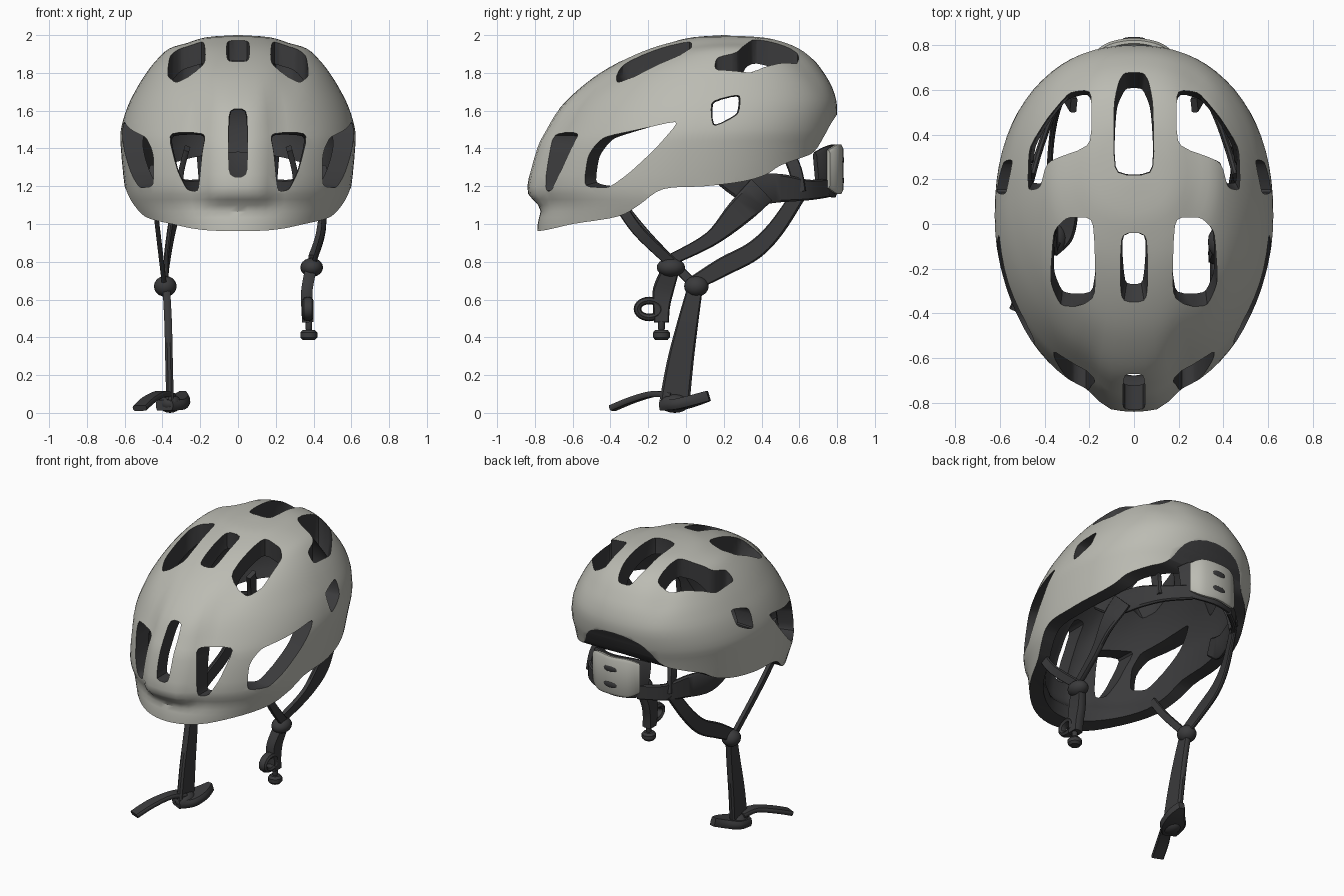
import bpy, bmesh, math
from mathutils import Vector

if "Cube" in bpy.data.objects:
    bpy.data.objects.remove(bpy.data.objects["Cube"])


def material(name, rgb):
    m = bpy.data.materials.new(name)
    m.diffuse_color = (*rgb, 1)
    m.use_nodes = True
    m.node_tree.nodes["Principled BSDF"].inputs["Base Color"].default_value = m.diffuse_color
    return m


GREY = material("warm_grey", (0.50, 0.50, 0.45))
DARK = material("charcoal", (0.043, 0.043, 0.045))


def spline(pts, n):
    """Catmull-Rom through tuples of any size."""
    out = []
    for i in range(len(pts) - 1):
        p0, p1, p2 = pts[max(i - 1, 0)], pts[i], pts[i + 1]
        p3 = pts[min(i + 2, len(pts) - 1)]
        for k in range(n):
            t = k / n
            out.append(tuple(
                0.5 * (2 * b + (c - a) * t + (2 * a - 5 * b + 4 * c - d) * t * t
                       + (3 * b - a - 3 * c + d) * t ** 3)
                for a, b, c, d in zip(p0, p1, p2, p3)))
    return out + [tuple(pts[-1])]


def soften(poly, rounds=2):
    """Round the corners of a closed polygon."""
    for i in range(rounds):
        out = []
        for a, b in zip(poly, poly[1:] + poly[:1]):
            for t in (0.14 + .1 * i, 0.86 - .1 * i):
                out.append(tuple(p + (q - p) * t for p, q in zip(a, b)))
        poly = out
    return poly


def finish(name, bm, mats, index=0, angle=38):
    bm.normal_update()
    bmesh.ops.recalc_face_normals(bm, faces=bm.faces)
    for f in bm.faces:
        f.material_index = index
    me = bpy.data.meshes.new(name)
    bm.to_mesh(me)
    bm.free()
    ob = bpy.data.objects.new(name, me)
    bpy.context.collection.objects.link(ob)
    for m in mats:
        me.materials.append(m)
    smooth(ob, angle)
    return ob


def smooth(ob, angle=38):
    bpy.ops.object.select_all(action='DESELECT')
    ob.select_set(True)
    bpy.context.view_layer.objects.active = ob
    bpy.ops.object.shade_smooth_by_angle(angle=math.radians(angle))


def loft(bm, rings):
    vs = [[bm.verts.new(p) for p in r] for r in rings]
    n = len(rings[0])
    for a, b in zip(vs, vs[1:]):
        for i in range(n):
            j = (i + 1) % n
            bm.faces.new((a[i], a[j], b[j], b[i]))
    bm.faces.new(vs[0][::-1])
    bm.faces.new(vs[-1])


def step(a, b, x):
    t = min(max((x - a) / (b - a), 0), 1)
    return t * t * (3 - 2 * t)


# Dome slices: height, front y, back y, half width
SLICES = [(.88, -.79, .50, .46), (1.0, -.785, .63, .52), (1.1, -.765, .68, .575),
          (1.2, -.79, .71, .60), (1.4, -.74, .755, .62), (1.5, -.69, .785, .62),
          (1.62, -.62, .80, .585), (1.72, -.54, .775, .535), (1.8, -.45, .73, .485),
          (1.87, -.33, .675, .43), (1.93, -.19, .60, .365), (1.97, -.05, .50, .27),
          (1.99, .05, .40, .17), (2.0, .20, .22, .01)]


def dome(name, scale, index):
    bm, rings = bmesh.new(), []
    for z, f, b, w in spline(SLICES, 3):
        ring = []
        for i in range(72):
            a = math.tau * i / 72
            c, s = math.cos(a), math.sin(a)
            e = .88 if s > 0 else 1
            x = w * math.copysign(abs(c) ** e, c)
            y = (f + b) / 2 + (b - f) / 2 * math.copysign(abs(s) ** e, s)
            # raised central ridge ending in a blunt nose, and shallow channels
            if s < 0:
                y -= .05 * (1 - step(.12, .2, abs(x))) * step(1.06, 1.16, z) * (1 - step(1.55, 1.85, z))
            dz = .012 * math.exp(-((abs(x) - .27) / .07) ** 2) * step(1.6, 1.8, z)
            ring.append((x * scale[0], y * scale[1], .8 + (z - dz - .8) * scale[2]))
        rings.append(ring)
    loft(bm, rings)
    return finish(name, bm, [GREY, DARK], index)


def prism(bm, poly, axis, levels, sx=1):
    """Loft a flat outline through (depth, scale, shift) levels along one axis."""
    cu, cv = (sum(p[k] for p in poly) / len(poly) for k in (0, 1))

    def place(p, d, sc, sh):
        u, v = cu + (p[0] - cu) * sc, cv + (p[1] - cv) * sc
        if axis == 'x':
            return (d * sx, u + sh, v)
        return (u * sx, d, v + sh) if axis == 'y' else (u * sx, v + sh, d)
    loft(bm, [[place(p, *lv) for p in poly] for lv in levels])


shell = dome("helmet_shell", (1, 1, 1), 0)
hollow = dome("hollow_cutter", (.84, .88, .91), 1)

# Lower rim line, seen from the side; it climbs steeply at the back
rim = spline([(-1.1, .955), (-.8, .96), (-.6, 1.0), (-.36, 1.04), (-.25, 1.10), (-.12, 1.185),
              (.1, 1.2), (.3, 1.225), (.42, 1.26), (.5, 1.31), (.61, 1.35), (.68, 1.385),
              (.74, 1.48), (.80, 1.58), (1.1, 2.0)], 4)
bm = bmesh.new()
prism(bm, rim + [(1.1, .4), (-1.1, .4)], 'x', [(-1, 1, 0), (1, 1, 0)])
rim_cutter = finish("rim_cutter", bm, [GREY, DARK], 1)

# Vents: outline, axis, (inner depth, scale, shift), depth of full outline, outer depth, mirrored
VENTS = [
    ([(-.05, 1.25), (.05, 1.25), (.05, 1.61), (-.05, 1.61)], 'y', (-.4, .8, .03), -.68, -1, False),
    ([(-.06, -.37), (.06, -.37), (.06, -.04), (-.06, -.04)], 'z', (1.72, .45, .08), 1.88, 2.2, False),
    ([(-.09, .22), (.09, .22), (.085, .55), (.05, .7), (-.05, .7), (-.09, .55)], 'z', (1.7, .62, -.05), 1.9, 2.2, False),
    ([(.21, 1.17), (.27, 1.18), (.32, 1.28), (.375, 1.49), (.17, 1.48), (.19, 1.38)], 'y', (-.3, .8, 0), -.62, -1, True),
    ([(.17, -.34), (.33, -.39), (.375, -.26), (.36, -.03), (.3, .03), (.18, .03)], 'z', (1.6, .72, .04), 1.78, 2.2, True),
    ([(.19, .60), (.29, .59), (.39, .47), (.47, .34), (.475, .15), (.42, .16), (.39, .28), (.19, .35)],
     'z', (1.57, .75, 0), 1.76, 2.2, True),
    ([(.13, 1.65), (.29, 1.69), (.28, 1.58), (.14, 1.51)], 'x', (.35, .8, 0), .55, .9, True),
    ([(-.55, 1.2), (-.53, 1.36), (-.44, 1.46), (-.25, 1.5), (-.03, 1.55), (-.16, 1.4), (-.3, 1.27), (-.41, 1.19)],
     'x', (.26, .75, .10), .46, .9, True)]
cutters = [hollow, rim_cutter]
for poly, axis, inner, full, outer, both in VENTS:
    for sx in ((1, -1) if both else (1,)):
        bm = bmesh.new()
        prism(bm, soften(poly), axis, [inner, (full, 1, 0), (outer, 1, 0)], sx)
        cutters.append(finish("vent_cutter", bm, [GREY, DARK], 1))

for cutter in cutters:
    cutter.hide_render = True
    mod = shell.modifiers.new("cut", 'BOOLEAN')
    mod.operation, mod.solver, mod.object = 'DIFFERENCE', 'EXACT', cutter
    bpy.context.view_layer.objects.active = shell
    bpy.ops.object.modifier_apply(modifier=mod.name)
    bpy.data.objects.remove(cutter)
smooth(shell, 35)


def ribbon(name, pts, side, thick, mat=DARK):
    """Flat band along points (x, y, z, width); side is the width direction."""
    pts, rings = spline(pts, 5), []
    for i, p in enumerate(pts):
        t = (Vector(pts[min(i + 1, len(pts) - 1)][:3]) - Vector(pts[max(i - 1, 0)][:3])).normalized()
        s = Vector(side)
        s = (s - t * s.dot(t)).normalized()
        n = t.cross(s)
        c, hw, ht = Vector(p[:3]), p[3] / 2, thick / 2
        rings.append([c + s * hw * u + n * ht * v for u, v in
                      ((1, .4), (.85, 1), (-.85, 1), (-1, .4), (-1, -.4), (-.85, -1), (.85, -1), (1, -.4))])
    bm = bmesh.new()
    loft(bm, rings)
    return finish(name, bm, [mat])


def ball(name, loc, size, mat=DARK):
    bm = bmesh.new()
    bmesh.ops.create_uvsphere(bm, u_segments=16, v_segments=10, radius=1)
    for v in bm.verts:
        v.co = Vector(a * b + c for a, b, c in zip(v.co, size, loc))
    return finish(name, bm, [mat])


Y, Z = (0, 1, 0), (0, 0, 1)

# Rear retention cradle with its light cover
ribbon("cradle_back", [(-.2, .69, 1.27, .22), (-.13, .755, 1.28, .27), (0, .785, 1.28, .28),
                       (.13, .755, 1.28, .27), (.2, .69, 1.27, .22)], Z, .03)
ribbon("cradle_cover", [(-.17, .75, 1.29, .20), (-.11, .795, 1.29, .26), (0, .815, 1.29, .26),
                        (.11, .795, 1.29, .26), (.17, .75, 1.29, .20)], Z, .035, GREY)
for z in (1.23, 1.34):
    ball("cover_slot", (0, .828, z), (.05, .009, .022))
for sx in (1, -1):
    ribbon("cradle_arm", [(.15 * sx, .745, 1.19, .10), (.28 * sx, .64, 1.18, .11), (.36 * sx, .5, 1.19, .15),
                          (.42 * sx, .34, 1.19, .16), (.46 * sx, .2, 1.26, .12)], Z, .03)
    ribbon("cradle_upright", [(.31 * sx, .6, 1.17, .07), (.30 * sx, .58, 1.28, .07), (.27 * sx, .53, 1.4, .07)], Y, .03)

# Right strap: two arms, slider, ring buckle and male catch
ribbon("right_front_strap", [(.455, -.35, 1.1, .06), (.45, -.25, .96, .06), (.40, -.07, .79, .06)], Y, .025)
ribbon("right_rear_strap", [(.39, -.08, .81, .06), (.43, .13, .92, .08), (.45, .28, 1.06, .14),
                            (.43, .4, 1.18, .16)], Z, .03)
ball("right_slider", (.39, -.08, .77), (.06, .075, .05))
ribbon("right_lower_strap", [(.385, -.08, .76, .09), (.365, -.12, .65, .11), (.365, -.13, .56, .09),
                             (.37, -.13, .48, .08)], Y, .06)
bm = bmesh.new()
rings = []
for i in range(21):
    a = math.tau * i / 20
    r = Vector((0, math.cos(a), math.sin(a)))
    c = Vector((.37, -.195 + .062 * r.y, .55 + .045 * r.z))
    rings.append([c + r * .02 * math.cos(b) + Vector((.03 * math.sin(b), 0, 0))
                  for b in [math.tau * k / 8 for k in range(8)]])
loft(bm, rings)
finish("ring_buckle", bm, [DARK])
for name, lo, hi, rad in (("catch_neck", .43, .51, .018), ("catch_knob", .385, .44, .045)):
    bm = bmesh.new()
    loft(bm, [[(.375 + r * math.cos(a), -.13 + r * math.sin(a), z)
               for a in [math.tau * k / 12 for k in range(12)]]
              for z, r in ((lo, rad * .7), (lo + .015, rad), (hi - .015, rad), (hi, rad * .7))])
    finish(name, bm, [DARK])

# Left strap: two arms, slider, long tail and buckle wings
ribbon("left_front_strap", [(-.44, -.34, 1.1, .05), (-.42, -.2, .93, .05), (-.39, .04, .68, .05)], Y, .025)
ribbon("left_rear_strap", [(-.38, .05, .69, .08), (-.38, .2, .775, .10), (-.37, .36, .86, .10),
                           (-.35, .48, .98, .09), (-.31, .6, 1.16, .08)], Z, .025)
ball("left_slider", (-.385, .055, .67), (.06, .065, .055))
ribbon("left_lower_strap", [(-.38, .05, .67, .08), (-.37, .01, .48, .11), (-.365, -.03, .27, .14),
                            (-.36, -.06, .06, .16)], Y, .04)
ribbon("buckle_tail", [(-.37, -.07, .09, .09), (-.41, -.17, .10, .07), (-.47, -.28, .07, .08),
                       (-.52, -.39, .025, .08)], (1, -.5, 0), .03)
ribbon("buckle_wing", [(-.39, -.12, .04, .10), (-.35, -.04, .045, .16), (-.31, .04, .065, .12),
                       (-.29, .12, .09, .04)], (1, -.4, 0), .055)
ball("buckle_body", (-.36, -.06, .05), (.06, .08, .05))
